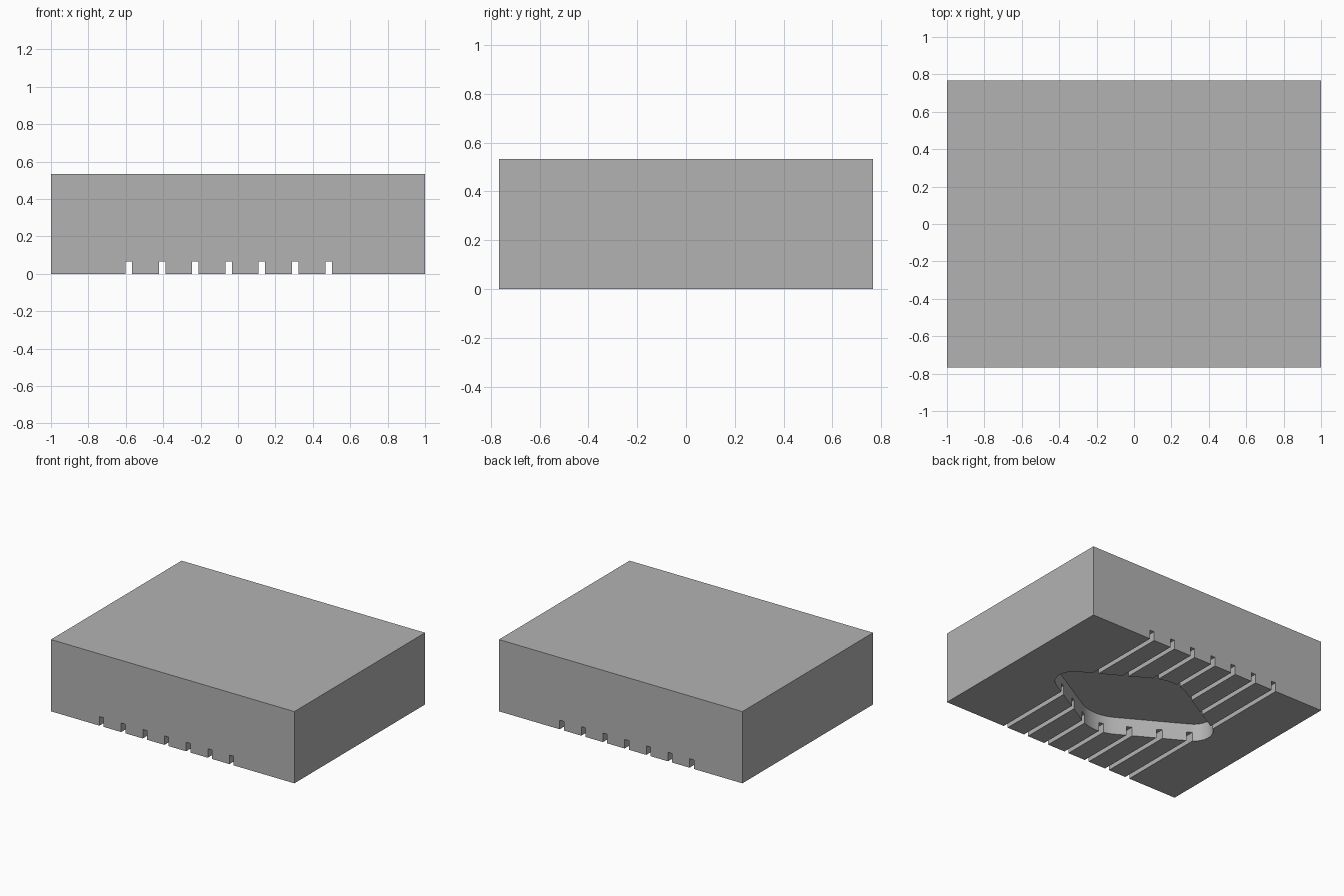
import bpy, bmesh, math

if "Cube" in bpy.data.objects:
    bpy.data.objects.remove(bpy.data.objects["Cube"], do_unlink=True)

WIDTH, DEPTH, HEIGHT = 2.0, 1.533, 0.533
SLOT_W, SLOT_H, SLOT_STEP, SLOT_MID = 0.035, 0.067, 0.178, -0.05
POCKET_H = 0.13

grey = bpy.data.materials.new("plain grey")
grey.use_nodes = True
colour = (0.45, 0.45, 0.45, 1)
grey.diffuse_color = colour
grey.node_tree.nodes["Principled BSDF"].inputs["Base Color"].default_value = colour


def prisms(name, outlines, z0, z1):
    """Extrude each counter-clockwise outline from z0 up to z1."""
    bm = bmesh.new()
    for outline in outlines:
        base = bm.faces.new([bm.verts.new((x, y, z0)) for x, y in outline])
        top = bmesh.ops.extrude_face_region(bm, geom=[base])["geom"]
        verts = [v for v in top if isinstance(v, bmesh.types.BMVert)]
        bmesh.ops.translate(bm, verts=verts, vec=(0, 0, z1 - z0))
    bmesh.ops.recalc_face_normals(bm, faces=bm.faces)
    mesh = bpy.data.meshes.new(name)
    bm.to_mesh(mesh)
    bm.free()
    mesh.materials.append(grey)
    obj = bpy.data.objects.new(name, mesh)
    bpy.context.collection.objects.link(obj)
    return obj


def rectangle(cx, w, d):
    return [(cx - w / 2, -d / 2), (cx + w / 2, -d / 2),
            (cx + w / 2, d / 2), (cx - w / 2, d / 2)]


def arc(cx, cy, r, middle, half, steps=16):
    angles = [math.radians(middle - half + 2 * half * i / steps) for i in range(steps + 1)]
    return [(cx + r * math.cos(a), cy + r * math.sin(a)) for a in angles]


def cut(target, cutter):
    cutter.hide_render = True
    mod = target.modifiers.new("cut", "BOOLEAN")
    mod.operation, mod.solver, mod.object = "DIFFERENCE", "EXACT", cutter
    bpy.context.view_layer.objects.active = target
    bpy.ops.object.modifier_apply(modifier=mod.name)
    bpy.data.objects.remove(cutter, do_unlink=True)


# Solid block
block = prisms("block", [rectangle(0, WIDTH, DEPTH)], 0, HEIGHT)

# Rounded diamond pocket in the underside
diamond = (arc(0.525, 0, 0.13, 0, 60) + arc(0, 0.12, 0.288, 90, 30)
           + arc(-0.525, 0, 0.13, 180, 60) + arc(0, -0.12, 0.288, 270, 30))
cut(block, prisms("pocket_cutter", [diamond], -0.1, POCKET_H))

# Seven narrow slots running front to back
slots = [rectangle(SLOT_MID + SLOT_STEP * i, SLOT_W, DEPTH + 0.2) for i in range(-3, 4)]
cut(block, prisms("slot_cutter", slots, -0.1, SLOT_H))

# Smooth pocket corners, sharp edges elsewhere
block.select_set(True)
bpy.context.view_layer.objects.active = block
bpy.ops.object.shade_smooth_by_angle(angle=math.radians(30))
